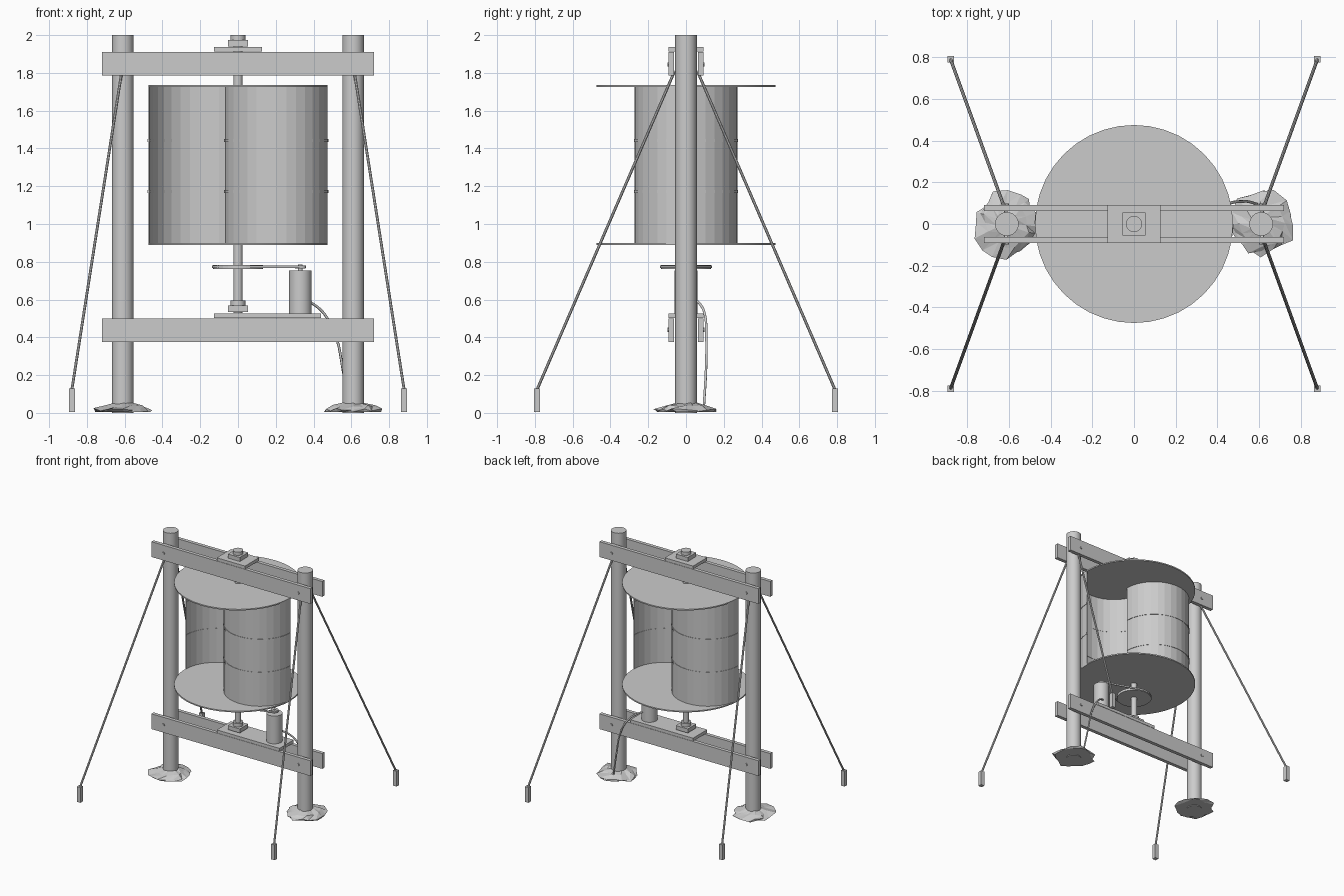
import bpy, bmesh, math, random
from mathutils import Vector

if "Cube" in bpy.data.objects:
    bpy.data.objects.remove(bpy.data.objects["Cube"])

random.seed(4)
grey = bpy.data.materials.new("plain grey")
grey.diffuse_color = (0.6, 0.6, 0.6, 1)
grey.use_nodes = True
grey.node_tree.nodes["Principled BSDF"].inputs["Base Color"].default_value = grey.diffuse_color


def finish(ob, name, smooth=False):
    ob.name = name
    ob.data.materials.clear()
    ob.data.materials.append(grey)
    if smooth:
        bpy.ops.object.select_all(action='DESELECT')
        ob.select_set(True)
        bpy.context.view_layer.objects.active = ob
        bpy.ops.object.shade_smooth_by_angle(angle=math.radians(40))
    return ob


def from_bmesh(name, bm, smooth=False):
    bmesh.ops.recalc_face_normals(bm, faces=bm.faces)
    me = bpy.data.meshes.new(name)
    bm.to_mesh(me)
    bm.free()
    ob = bpy.data.objects.new(name, me)
    bpy.context.collection.objects.link(ob)
    return finish(ob, name, smooth)


def box(name, x0, x1, y0, y1, z0, z1):
    bpy.ops.mesh.primitive_cube_add(size=1)
    ob = bpy.context.object
    for v in ob.data.vertices:
        v.co = ((x0 + x1) / 2 + v.co.x * (x1 - x0),
                (y0 + y1) / 2 + v.co.y * (y1 - y0),
                (z0 + z1) / 2 + v.co.z * (z1 - z0))
    return finish(ob, name)


def rod(name, a, b, r, sides=24):
    a, b = Vector(a), Vector(b)
    d = b - a
    bpy.ops.mesh.primitive_cylinder_add(vertices=sides, radius=r, depth=d.length, location=(a + b) / 2)
    ob = bpy.context.object
    ob.rotation_euler = d.to_track_quat('Z', 'Y').to_euler()
    return finish(ob, name, sides > 12)


def arc_wall(name, cx, start, r_in, r_out, z0, z1, segs=16):
    # half-cylinder shell with a real wall thickness
    bm = bmesh.new()
    rows = []
    for i in range(segs + 1):
        a = start + math.pi * i / segs
        c, s = math.cos(a), math.sin(a)
        rows.append([bm.verts.new((cx + r * c, r * s, z))
                     for r, z in ((r_in, z0), (r_out, z0), (r_out, z1), (r_in, z1))])
    for p, q in zip(rows, rows[1:]):
        for k in range(4):
            bm.faces.new((p[k], p[(k + 1) % 4], q[(k + 1) % 4], q[k]))
    bm.faces.new(rows[0])
    bm.faces.new(rows[-1])
    return from_bmesh(name, bm)


def mound(name, cx, cy):
    # jagged lump of ground packed around a post foot
    n = 16
    bm = bmesh.new()
    rings = []
    for radius, z, jr, jz in ((0.145, 0.005, 0.025, 0.0), (0.15, 0.018, 0.025, 0.008),
                              (0.105, 0.036, 0.015, 0.006), (0.05, 0.052, 0.004, 0.005)):
        ring = []
        for i in range(n):
            a = 2 * math.pi * i / n + random.uniform(-0.08, 0.08)
            r = radius + random.uniform(-jr, jr)
            ring.append(bm.verts.new((cx + r * math.cos(a), cy + r * math.sin(a),
                                      z + random.uniform(-jz, jz))))
        rings.append(ring)
    for p, q in zip(rings, rings[1:]):
        for i in range(n):
            j = (i + 1) % n
            bm.faces.new((p[i], p[j], q[j]))
            bm.faces.new((p[i], q[j], q[i]))
    bm.faces.new(rings[0])
    bm.faces.new(rings[-1])
    from_bmesh(name, bm)


# Posts, ground mounds, guy wires and stakes
for sx, side in ((-1, "left"), (1, "right")):
    rod(side + "_post", (sx * 0.61, 0, 0), (sx * 0.61, 0, 2), 0.057, 32)
    mound(side + "_mound", sx * 0.61, 0)
    for sy, end in ((-1, "front"), (1, "back")):
        tag = f"{end}_{side}"
        rod(tag + "_guy_wire", (sx * 0.615, sy * 0.06, 1.81), (sx * 0.88, sy * 0.79, 0.12), 0.008, 8)
        box(tag + "_stake", sx * 0.88 - 0.016, sx * 0.88 + 0.016,
            sy * 0.79 - 0.016, sy * 0.79 + 0.016, 0.005, 0.13)
        for z in (0.44, 1.845):
            rod(tag + "_bolt", (sx * 0.61, sy * 0.08, z), (sx * 0.61, sy * 0.099, z), 0.011, 8)

# Paired cross beams
for sy, end in ((-1, "front"), (1, "back")):
    for z0, z1, level in ((0.375, 0.5, "lower"), (1.785, 1.91, "upper")):
        box(f"{end}_{level}_beam", -0.72, 0.72, sy * 0.077 - 0.0145, sy * 0.077 + 0.0145, z0, z1)

# Mounting plates and bearings
box("upper_plate", -0.128, 0.128, -0.092, 0.092, 1.912, 1.937)
box("lower_plate", -0.128, 0.44, -0.092, 0.092, 0.502, 0.527)
for z, level in ((1.94, "upper"), (0.535, "lower")):
    box(level + "_bearing_block", -0.054, 0.054, -0.054, 0.054, z, z + 0.033)
    rod(level + "_bearing_cap", (0, 0, z + 0.03), (0, 0, z + 0.06), 0.039)
rod("shaft", (0, 0, 0.53), (0, 0, 1.96), 0.024)

# Rotor: end discs and two offset half drums with hoops
for z, level in ((0.89, "lower"), (1.725, "upper")):
    rod(level + "_rotor_disc", (0, 0, z), (0, 0, z + 0.01), 0.475, 40)
for sx, start, side in ((1, math.pi, "right"), (-1, 0, "left")):
    arc_wall(side + "_half_drum", sx * 0.2025, start, 0.267, 0.2725, 0.9, 1.725)
    for z in (1.172, 1.442):
        arc_wall(side + "_drum_hoop", sx * 0.2025, start, 0.265, 0.2755, z - 0.008, z + 0.008)

# Generator with pulleys and drive belt
rod("generator", (0.33, 0, 0.527), (0.33, 0, 0.755), 0.06)
rod("generator_shaft", (0.33, 0, 0.75), (0.33, 0, 0.785), 0.012, 12)
rod("large_pulley", (0, 0, 0.763), (0, 0, 0.783), 0.132, 32)
rod("small_pulley", (0.33, 0, 0.765), (0.33, 0, 0.781), 0.027, 16)
ang = math.acos((0.135 - 0.03) / 0.33)
outline = []
for cx, r, a0, a1 in ((0, 0.137, ang, 2 * math.pi - ang), (0.33, 0.031, -ang, ang)):
    for i in range(17):
        a = a0 + (a1 - a0) * i / 16
        outline.append((cx, r, math.cos(a), math.sin(a)))
bm = bmesh.new()
rows = [[bm.verts.new((cx + (r - d) * c, (r - d) * s, z))
         for d, z in ((0.007, 0.767), (0, 0.767), (0, 0.779), (0.007, 0.779))]
        for cx, r, c, s in outline]
for p, q in zip(rows, rows[1:] + rows[:1]):
    for k in range(4):
        bm.faces.new((p[k], p[(k + 1) % 4], q[(k + 1) % 4], q[k]))
from_bmesh("drive_belt", bm)

# Power cable hanging behind the right post
curve = bpy.data.curves.new("power_cable", 'CURVE')
curve.dimensions = '3D'
curve.bevel_depth = 0.007
curve.bevel_resolution = 1
curve.resolution_u = 4
path = [(0.35, 0.045, 0.6), (0.4, 0.075, 0.575), (0.46, 0.1, 0.52), (0.52, 0.108, 0.4),
        (0.555, 0.106, 0.23), (0.59, 0.095, 0.04)]
spline = curve.splines.new('BEZIER')
spline.bezier_points.add(len(path) - 1)
for p, co in zip(spline.bezier_points, path):
    p.co = co
    p.handle_left_type = p.handle_right_type = 'AUTO'
cable = bpy.data.objects.new("power_cable", curve)
bpy.context.collection.objects.link(cable)
curve.materials.append(grey)
